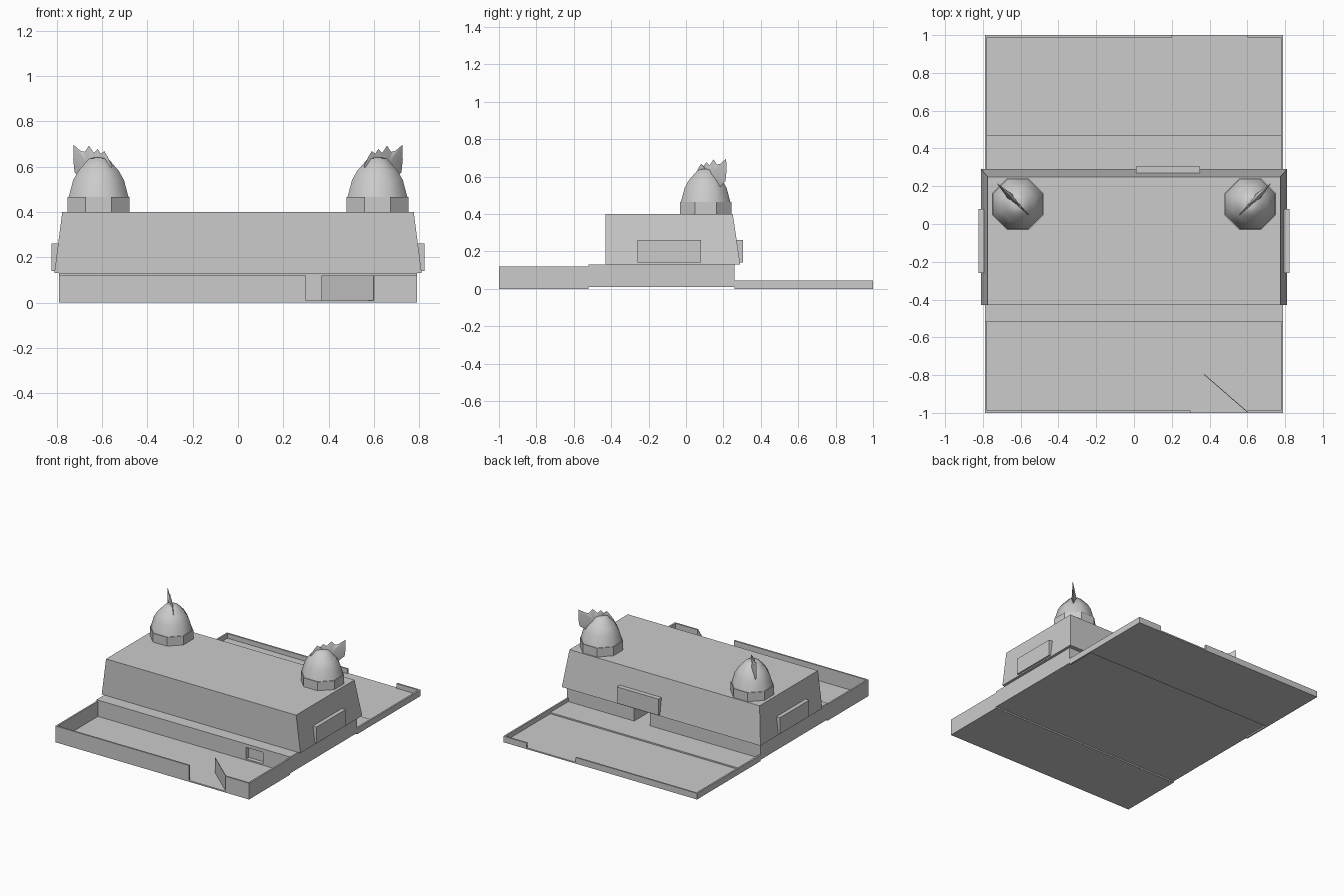
import bpy, bmesh, math
from mathutils import Vector

cube = bpy.data.objects.get("Cube")
if cube:
    bpy.data.objects.remove(cube, do_unlink=True)

stone = bpy.data.materials.new("plain_grey")
stone.use_nodes = True
GREY = (0.6, 0.6, 0.6, 1)
stone.diffuse_color = GREY
stone.node_tree.nodes["Principled BSDF"].inputs["Base Color"].default_value = GREY


def add(name, bm):
    bmesh.ops.recalc_face_normals(bm, faces=bm.faces)
    mesh = bpy.data.meshes.new(name)
    bm.to_mesh(mesh)
    bm.free()
    mesh.materials.append(stone)
    obj = bpy.data.objects.new(name, mesh)
    bpy.context.collection.objects.link(obj)
    return obj


def box(name, x0, x1, y0, y1, z0, z1):
    bm = bmesh.new()
    bmesh.ops.create_cube(bm, size=1)
    for v in bm.verts:
        v.co = Vector((x1 if v.co.x > 0 else x0,
                       y1 if v.co.y > 0 else y0,
                       z1 if v.co.z > 0 else z0))
    return add(name, bm)


def cut(target, cutter):
    mod = target.modifiers.new("opening", 'BOOLEAN')
    mod.operation = 'DIFFERENCE'
    mod.solver = 'EXACT'
    mod.object = cutter
    cutter.hide_render = True
    cutter.hide_viewport = True
    cutter.display_type = 'WIRE'


W, T = 0.79, 0.012          # half width of the plot, fence thickness
FRONT, BACK = -0.52, 0.26   # lower storey walls
HIGH, LOW = 0.12, 0.045     # fence heights

# Ground slabs, the middle one slightly raised
box("front_yard_floor", -W, W, -1, FRONT, 0, 0.01)
box("middle_floor", -W, W, FRONT, 0.47, 0.01, 0.02)
box("back_yard_floor", -W, W, 0.47, 1, 0, 0.01)

# Fences with a gap for each gate
box("front_fence_long", -W, 0.30, -1, -1 + T, 0, HIGH)
box("front_fence_short", 0.60, W, -1, -1 + T, 0, HIGH)
box("back_fence_long", -W, 0.20, 1 - T, 1, 0, LOW)
box("back_fence_short", 0.60, W, 1 - T, 1, 0, LOW)
for side, s in (("left", 1), ("right", -1)):
    xs = sorted((s * W, s * (W - T)))
    box(side + "_front_fence", *xs, -1, FRONT, 0, HIGH)
    box(side + "_back_fence", *xs, BACK, 1, 0, LOW)

# Open front gate leaf, hinged on the short fence
leaf = box("front_gate", 0, 0.305, -0.002, 0.002, 0, HIGH)
leaf.location = (0.60, -0.995, 0)
leaf.rotation_euler.z = math.atan2(0.20, -0.23)

# Lower storey with recessed doorways
body = box("lower_storey", -W, W, FRONT, BACK, 0.01, 0.13)
cut(body, box("front_door_cutter", 0.43, 0.57, FRONT - 0.1, FRONT + 0.03, 0.02, 0.105))
cut(body, box("back_door_cutter", 0.11, 0.24, BACK - 0.2, BACK + 0.1, 0.02, 0.125))

# Upper storey tapering on the sides and the back
upper = box("upper_storey", -0.81, 0.81, -0.43, 0.29, 0.13, 0.40)
for v in upper.data.vertices:
    if v.co.z > 0.3:
        v.co.x *= 0.775 / 0.81
        if v.co.y > 0:
            v.co.y = 0.25

# Sign panels
box("left_panel", 0.77, 0.822, -0.26, 0.08, 0.14, 0.26)
box("right_panel", -0.822, -0.77, -0.26, 0.08, 0.14, 0.26)
box("back_panel", 0.01, 0.35, 0.24, 0.305, 0.14, 0.26)


def lathe(name, profile):
    """Eight-sided turned shape with flats facing the axes."""
    bm = bmesh.new()
    rings = []
    for r, z in profile:
        r /= math.cos(math.pi / 8)
        rings.append([bm.verts.new((r * math.cos(a), r * math.sin(a), z))
                      for a in (math.pi / 8 + i * math.pi / 4 for i in range(8))])
    for low, high in zip(rings, rings[1:]):
        for i in range(8):
            j = (i + 1) % 8
            bm.faces.new((low[i], low[j], high[j], high[i]))
    bm.faces.new(rings[0])
    bm.faces.new(rings[-1])
    return add(name, bm)


# Crest outline: distance along the diagonal, height
CREST = [(-0.085, 0.60), (-0.055, 0.645), (-0.035, 0.668), (-0.015, 0.655),
         (0.005, 0.677), (0.03, 0.66), (0.06, 0.692), (0.085, 0.665),
         (0.11, 0.668), (0.155, 0.695), (0.158, 0.63), (0.15, 0.575),
         (0.11, 0.545), (0.0, 0.54)]


def crest(name):
    bm = bmesh.new()
    rim = [bm.verts.new((s, 0, z)) for s, z in CREST]
    for side in (-1, 1):
        hub = bm.verts.new((0.05, side * 0.018, 0.61))
        for a, b in zip(rim, rim[1:] + rim[:1]):
            bm.faces.new((a, b, hub))
    return add(name, bm)


# Crested dome on each rear corner of the flat roof
for side, s in (("left", 1), ("right", -1)):
    collar = lathe(side + "_collar", [(0.137, 0.40), (0.137, 0.465)])
    dome = lathe(side + "_dome", [(0.132, 0.465), (0.112, 0.54), (0.09, 0.58),
                                  (0.064, 0.61), (0.042, 0.635), (0.02, 0.64)])
    fin = crest(side + "_crest")
    fin.rotation_euler.z = math.radians(45 if s > 0 else 135)
    for part in (collar, dome, fin):
        part.location = (s * 0.615, 0.105, 0)
    bpy.ops.object.select_all(action='DESELECT')
    for part in (dome, fin):
        part.select_set(True)
    bpy.context.view_layer.objects.active = dome
    bpy.ops.object.shade_smooth_by_angle(angle=math.radians(50))
